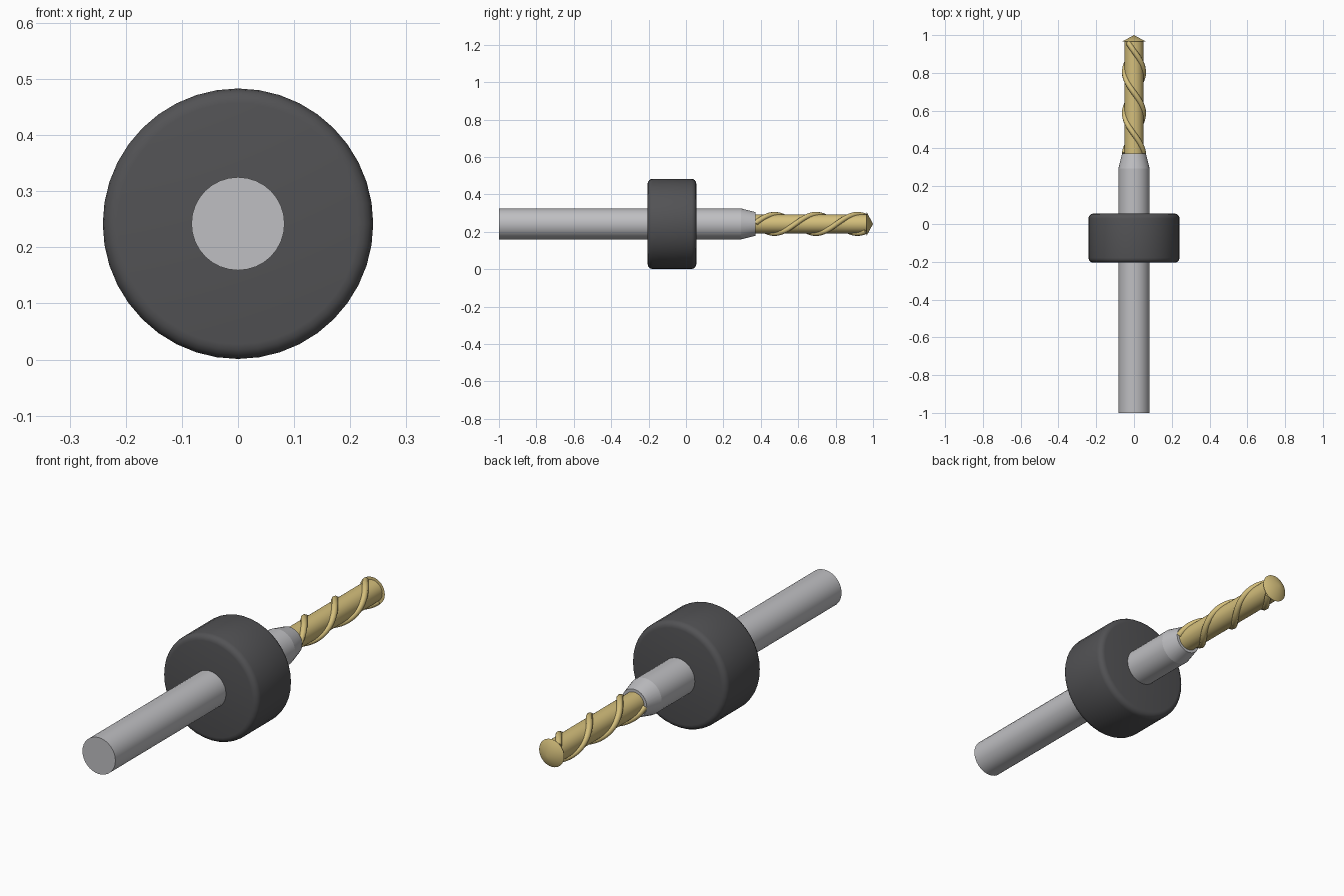
import bpy
import math

cube = bpy.data.objects.get("Cube")
if cube:
    bpy.data.objects.remove(cube, do_unlink=True)

AXIS_Z = 0.242


def material(name, rgb, metallic=0.0):
    mat = bpy.data.materials.new(name)
    mat.use_nodes = True
    mat.diffuse_color = (*rgb, 1)
    mat.node_tree.nodes["Principled BSDF"].inputs["Base Color"].default_value = (*rgb, 1)
    return mat


steel = material("steel", (0.52, 0.52, 0.54))
rubber = material("dark_rubber", (0.085, 0.085, 0.09))
gold = material("gold_coating", (0.66, 0.52, 0.2))


def rod(name, y0, y1, r0, r1, mat, sides=32, bevel=0.0):
    """Round bar or cone along y, with radius r0 at y0 and r1 at y1."""
    bpy.ops.mesh.primitive_cone_add(
        vertices=sides, radius1=r0, radius2=r1, depth=y1 - y0,
        location=(0, (y0 + y1) / 2, AXIS_Z), rotation=(-math.pi / 2, 0, 0))
    obj = bpy.context.object
    obj.name = name
    obj.data.materials.append(mat)
    if bevel:
        mod = obj.modifiers.new("rounded_rim", 'BEVEL')
        mod.width = bevel
        mod.segments = 4
        mod.limit_method = 'ANGLE'
        mod.angle_limit = math.radians(40)
        bpy.ops.object.modifier_apply(modifier=mod.name)
    bpy.ops.object.shade_smooth_by_angle(angle=math.radians(35))
    return obj


# Shank, depth collar and neck
rod("shank", -1, 0.293, 0.083, 0.083, steel)
rod("collar", -0.205, 0.055, 0.241, 0.241, rubber, sides=40, bevel=0.026)
rod("neck", 0.293, 0.372, 0.083, 0.063, steel)

# Cutting end
rod("drill_core", 0.36, 0.97, 0.05, 0.05, gold)
rod("drill_tip", 0.966, 1, 0.063, 0, gold)


# Two raised spiral edges around the core
def spiral(name, phase, y0=0.372, y1=0.962, pitch=0.44, radius=0.05, steps=64):
    curve = bpy.data.curves.new(name, 'CURVE')
    curve.dimensions = '3D'
    curve.bevel_depth = 0.0145
    curve.bevel_resolution = 2
    curve.use_fill_caps = True
    line = curve.splines.new('POLY')
    line.points.add(steps)
    for i, point in enumerate(line.points):
        y = y0 + (y1 - y0) * i / steps
        a = phase + 2 * math.pi * (y - 0.695) / pitch
        point.co = (radius * math.cos(a), y, AXIS_Z + radius * math.sin(a), 1)
    line.use_smooth = True
    curve.materials.append(gold)
    obj = bpy.data.objects.new(name, curve)
    bpy.context.collection.objects.link(obj)


spiral("spiral_edge_a", math.pi / 2)
spiral("spiral_edge_b", -math.pi / 2)
